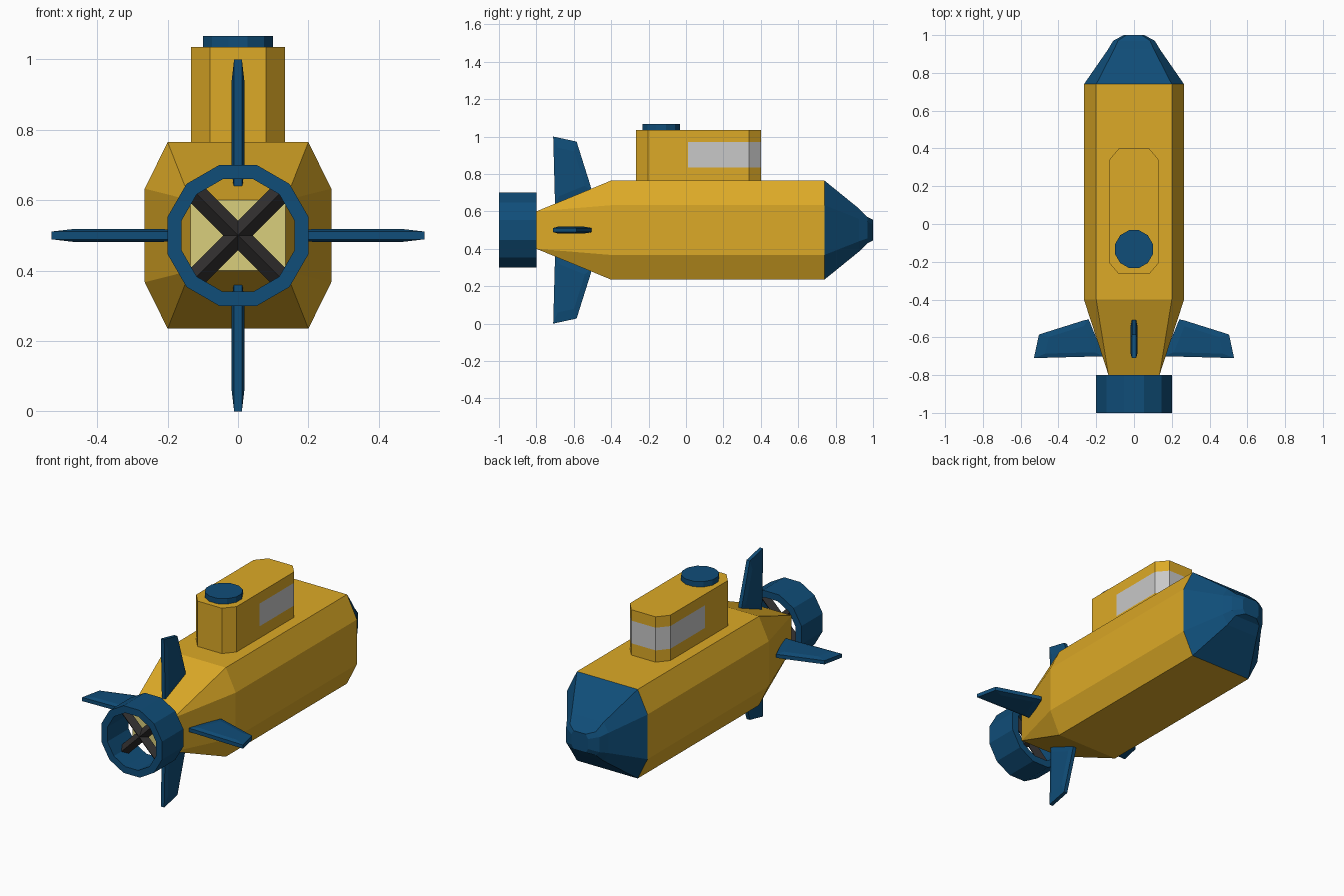
import bpy, bmesh, math
from mathutils import Vector, Matrix

if "Cube" in bpy.data.objects:
    bpy.data.objects.remove(bpy.data.objects["Cube"])

def mat(name, r, g, b):
    m = bpy.data.materials.new(name)
    m.diffuse_color = (r, g, b, 1)
    m.use_nodes = True
    m.node_tree.nodes["Principled BSDF"].inputs["Base Color"].default_value = m.diffuse_color
    return m

AMBER = mat("amber_paint", 0.72, 0.40, 0.02)
BLUE = mat("deep_blue_paint", 0.005, 0.075, 0.19)
GREY = mat("window_grey", 0.58, 0.58, 0.58)
PALE = mat("pale_yellow", 0.70, 0.62, 0.20)
DARK = mat("propeller_black", 0.03, 0.028, 0.028)

def finish(name, bm, *mats):
    bmesh.ops.remove_doubles(bm, verts=bm.verts, dist=0.0005)
    bmesh.ops.recalc_face_normals(bm, faces=bm.faces)
    me = bpy.data.meshes.new(name)
    bm.to_mesh(me)
    bm.free()
    for m in mats:
        me.materials.append(m)
    ob = bpy.data.objects.new(name, me)
    bpy.context.collection.objects.link(ob)
    return ob

def loft(loops, caps=True, cyclic=False):
    """Skin a series of equal-length point loops."""
    bm = bmesh.new()
    rows = [[bm.verts.new(p) for p in lp] for lp in loops]
    pairs = list(zip(rows, rows[1:])) + ([(rows[-1], rows[0])] if cyclic else [])
    for a, b in pairs:
        for i in range(len(a)):
            j = (i + 1) % len(a)
            bm.faces.new((a[i], a[j], b[j], b[i]))
    if caps:
        bm.faces.new(rows[0])
        bm.faces.new(rows[-1])
    return bm

def octagon(w, h, cw, ch):
    """Octagon of half sizes w, h whose corners are cut at cw, ch."""
    return [(w, -ch), (w, ch), (cw, h), (-cw, h), (-w, ch), (-w, -ch), (-cw, -h), (cw, -h)]

def section(y, w, h, cw, ch):
    return [(x, y, 0.5 + z) for x, z in octagon(w, h, cw, ch)]

def circle(apothem, n=12):
    r = apothem / math.cos(math.pi / n)
    return [(r * math.cos((i + 0.5) * math.tau / n), r * math.sin((i + 0.5) * math.tau / n)) for i in range(n)]

# Hull with tapered tail and pale tail plate
hull_end = section(0.74, 0.265, 0.265, 0.2, 0.133)
bm = loft([section(-0.8, 0.135, 0.1, 0.135, 0.1),
           section(-0.4, 0.265, 0.265, 0.2, 0.133), hull_end])
hull = finish("hull", bm, AMBER, PALE)
for p in hull.data.polygons:
    p.material_index = 1 if p.normal.y < -0.9 else 0

# Faceted nose
finish("nose", loft([hull_end, section(0.925, 0.137, 0.115, 0.105, 0.06),
                     section(0.97, 0.11, 0.07, 0.085, 0.045),
                     section(1.0, 0.055, 0.055, 0.04, 0.03)]), BLUE)

# Tower with a window band wrapping round its forward end
plan = [(x, y + 0.067) for x, y in octagon(0.133, 0.333, 0.08, 0.27)]
bm = loft([[(x, y, z) for x, y in plan] for z in (0.76, 1.035)])
for co, no in (((0, 0, 0.835), (0, 0, 1)), ((0, 0, 0.97), (0, 0, 1)), ((0, 0.01, 0), (0, 1, 0))):
    bmesh.ops.bisect_plane(bm, geom=bm.verts[:] + bm.edges[:] + bm.faces[:], plane_co=co, plane_no=no)
tower = finish("tower", bm, AMBER, GREY)
for p in tower.data.polygons:
    c = p.center
    p.material_index = int(0.835 < c.z < 0.97 and c.y > 0.01 and abs(p.normal.z) < 0.5)

# Hatch
finish("hatch", loft([[(x, y - 0.133, z) for x, y in circle(0.1)] for z in (1.03, 1.067)]), BLUE)

# Propeller shroud
finish("propeller_shroud",
       loft([[(x, y, 0.5 + z) for x, z in circle(r)]
             for r, y in ((0.2, -1), (0.2, -0.8), (0.16, -0.8), (0.16, -1))],
            caps=False, cyclic=True), BLUE)

# Propeller: two crossed ridged bars
for k, ang in enumerate((45, -45)):
    s = [(0.03, 0), (0, 0.03), (-0.03, 0), (0, -0.03)]
    bm = loft([[(x, y, z) for x, y in s] for z in (-0.165, 0.165)])
    bm.transform(Matrix.Translation((0, -0.9, 0.5)) @ Matrix.Rotation(math.radians(ang), 4, 'Y'))
    finish(f"propeller_blade_{k + 1}", bm, DARK)

# Four swept tail fins, slightly thicker in the middle
outline = [(0.21, -0.505), (0.235, -0.51), (0.473, -0.585), (0.5, -0.71), (0.13, -0.70)]
mid = Vector((0.30, -0.63))
inner = [mid + (Vector(p) - mid) * 0.7 for p in outline]
for k, name in enumerate(("top_fin", "right_fin", "bottom_fin", "left_fin")):
    out = 0.03 if k % 2 else 0
    bm = loft([[(t, y, r + out) for r, y in pts]
               for t, pts in ((-0.018, inner), (-0.011, outline), (0.011, outline), (0.018, inner))])
    bm.transform(Matrix.Translation((0, 0, 0.5)) @ Matrix.Rotation(k * math.pi / 2, 4, 'Y'))
    finish(name, bm, BLUE)
